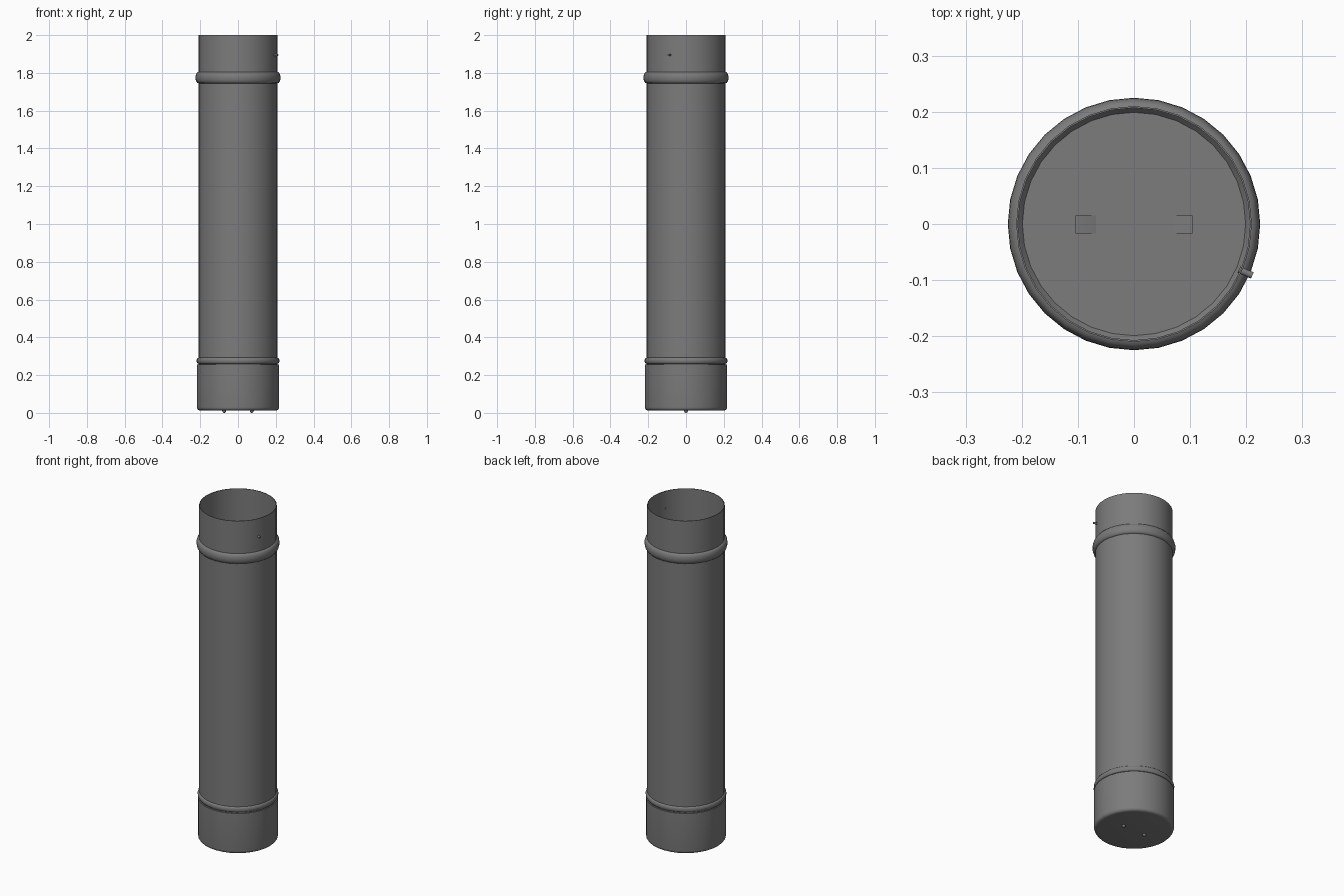
import bpy
import bmesh
from math import cos, sin, pi, radians
from mathutils import Matrix, Vector

old = bpy.data.objects.get("Cube")
if old:
    bpy.data.objects.remove(old, do_unlink=True)

SIDES = 32
grey = bpy.data.materials.new("sheet metal grey")
grey.use_nodes = True
COLOUR = (0.2, 0.2, 0.2, 1)
grey.diffuse_color = COLOUR
grey.node_tree.nodes["Principled BSDF"].inputs["Base Color"].default_value = COLOUR


def finish(name, bm, angle=40):
    bmesh.ops.recalc_face_normals(bm, faces=bm.faces)
    mesh = bpy.data.meshes.new(name)
    bm.to_mesh(mesh)
    bm.free()
    mesh.materials.append(grey)
    obj = bpy.data.objects.new(name, mesh)
    bpy.context.collection.objects.link(obj)
    bpy.ops.object.select_all(action="DESELECT")
    obj.select_set(True)
    bpy.context.view_layer.objects.active = obj
    bpy.ops.object.shade_smooth_by_angle(angle=radians(angle))
    return obj


def lathe(name, profile, sides=SIDES, matrix=Matrix(), closed=True):
    """Spin (radius, height) points around the z axis."""
    bm = bmesh.new()
    verts = [bm.verts.new((r, 0, z)) for r, z in profile]
    pairs = list(zip(verts, verts[1:]))
    if closed:
        pairs.append((verts[-1], verts[0]))
    edges = [bm.edges.new(p) for p in pairs]
    bmesh.ops.spin(bm, geom=verts + edges, axis=(0, 0, 1), cent=(0, 0, 0),
                   angle=2 * pi, steps=sides, use_merge=True)
    bmesh.ops.remove_doubles(bm, verts=bm.verts, dist=1e-5)
    bm.transform(matrix)
    return finish(name, bm)


def bead(z, half, depth, radius, steps=8):
    """Rounded swage rising out of the tube wall."""
    return [(radius + depth * sin(pi * i / steps), z - half * cos(pi * i / steps))
            for i in range(steps + 1)]


# Open tube with two swaged beads, in thin sheet
def wall(r):
    return ([(r, 0.03)] + bead(0.276, 0.016, 0.009, r)
            + bead(1.775, 0.03, 0.015, r) + [(r, 2.0)])


lathe("tube", wall(0.21) + wall(0.207)[::-1])

# End cap sleeved over the bottom of the tube
R, FILLET, BASE = 0.217, 0.018, 0.012
corner = [(R - FILLET * (1 - sin(a)), BASE + FILLET * (1 - cos(a)))
          for a in [pi / 2 * i / 5 for i in range(6)]]
lathe("end_cap", [(0, BASE)] + corner + [(R, 0.255), (0.211, 0.255), (0.211, 0.03),
                                       (0.199, 0.016), (0, 0.016)], closed=False)

# Rivets under the cap and the tapered clips they hold inside
for side, x in (("left", 1), ("right", -1)):
    dome = [(0.011 * cos(a), 0.013 - 0.013 * sin(a)) for a in [pi / 8 * i for i in range(5)]]
    lathe(side + "_rivet", dome, 12, Matrix.Translation((0.073 * x, 0, 0)), closed=False)
    bm = bmesh.new()
    section = [(0.065, 0.015), (0.104, 0.015), (0.104, 0.026), (0.098, 0.026)]
    face = bm.faces.new([bm.verts.new((px * x, -0.017, pz)) for px, pz in section])
    ext = bmesh.ops.extrude_face_region(bm, geom=[face])["geom"]
    bmesh.ops.translate(bm, vec=(0, 0.032, 0),
                        verts=[v for v in ext if isinstance(v, bmesh.types.BMVert)])
    finish(side + "_clip", bm, 20)

# Small pin through the wall near the top
angle = radians(-23.5)
out = Vector((cos(angle), sin(angle), 0))
place = Matrix.Translation(out * 0.204 + Vector((0, 0, 1.895))) @ out.to_track_quat("Z", "Y").to_matrix().to_4x4()
lathe("side_pin", [(0, 0), (0.006, 0), (0.006, 0.026), (0, 0.026)], 12, place, closed=False)
